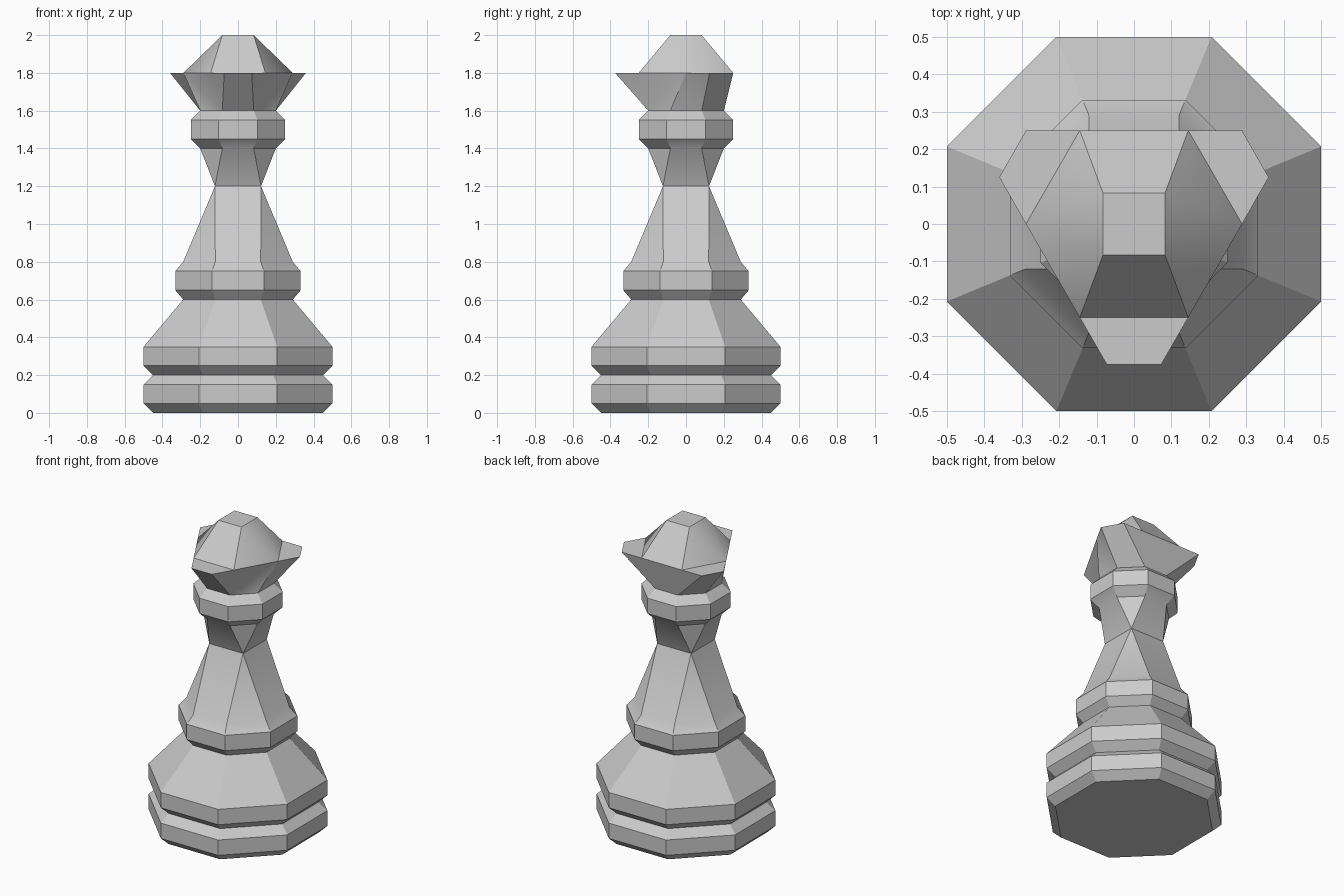
import bpy, bmesh, math

cube = bpy.data.objects.get("Cube")
if cube:
    bpy.data.objects.remove(cube, do_unlink=True)

grey = bpy.data.materials.new("plain_grey")
grey.use_nodes = True
colour = (0.6, 0.6, 0.6, 1)
grey.diffuse_color = colour
grey.node_tree.nodes["Principled BSDF"].inputs["Base Color"].default_value = colour

TAN = math.tan(math.pi / 8)


def octagon(a, b, z):
    """Eight corners, counter-clockwise; a = half width, b = half of a flat side."""
    return [(a, -b, z), (a, b, z), (b, a, z), (-b, a, z),
            (-a, b, z), (-a, -b, z), (-b, -a, z), (b, -a, z)]


def finish(name, bm):
    bmesh.ops.remove_doubles(bm, verts=bm.verts[:], dist=0.0005)
    bmesh.ops.recalc_face_normals(bm, faces=bm.faces[:])
    mesh = bpy.data.meshes.new(name)
    bm.to_mesh(mesh)
    bm.free()
    obj = bpy.data.objects.new(name, mesh)
    bpy.context.collection.objects.link(obj)
    mesh.materials.append(grey)
    bpy.ops.object.select_all(action='DESELECT')
    obj.select_set(True)
    bpy.context.view_layer.objects.active = obj
    bpy.ops.object.shade_smooth_by_angle(angle=math.radians(30))
    return obj


# Body: stacked octagonal rings, pinched to a square waist
NECK = 0.122
profile = [(0.45, 0), (0.5, 0.05), (0.5, 0.15), (0.45, 0.2), (0.5, 0.25),
           (0.5, 0.35), (0.29, 0.6), (0.332, 0.65), (0.332, 0.75),
           (0.29, 0.8), (NECK, 1.2), (0.2, 1.4), (0.25, 1.45),
           (0.25, 1.55), (0.2, 1.6)]
bm = bmesh.new()
rings = []
for a, z in profile:
    b = a if a == NECK else a * TAN
    rings.append([bm.verts.new(p) for p in octagon(a, b, z)])
for low, high in zip(rings, rings[1:]):
    for i in range(8):
        j = (i + 1) % 8
        bm.faces.new((low[i], low[j], high[j], high[i]))
bm.faces.new(rings[0][::-1])
bm.faces.new(rings[-1])
finish("body", bm)

# Crown: three-pointed rim and a faceted dome, one half mirrored across x
points = {
    # top of the collar
    "f": (0.083, -0.2, 1.6), "h": (0.2, -0.083, 1.6),
    "s": (0.2, 0.083, 1.6), "t": (0.083, 0.2, 1.6),
    # rim points
    "F": (0.073, -0.375, 1.8), "G": (0.145, -0.25, 1.8),
    "H": (0.289, 0, 1.8), "S": (0.36, 0.125, 1.8),
    "T": (0.289, 0.25, 1.8), "B": (0.145, 0.25, 1.8),
    # dome top
    "p": (0.083, -0.083, 2), "q": (0.083, 0.083, 2),
}
side_faces = ["FfG", "GfH", "fhH", "hsH", "HsS", "stTS", "tBT",
              "HSTB", "GHp", "Hqp", "HBq"]
centre_faces = ["fF", "FG", "Gp", "pq", "qB", "Bt"]

bm = bmesh.new()
right = {k: bm.verts.new(p) for k, p in points.items()}
left = {k: bm.verts.new((-x, y, z)) for k, (x, y, z) in points.items()}
for keys in side_faces:
    bm.faces.new([right[k] for k in keys])
    bm.faces.new([left[k] for k in reversed(keys)])
for m, n in centre_faces:
    bm.faces.new((left[m], right[m], right[n], left[n]))
bm.faces.new([right[k] for k in "tshf"] + [left[k] for k in "fhst"])
finish("crown", bm)
